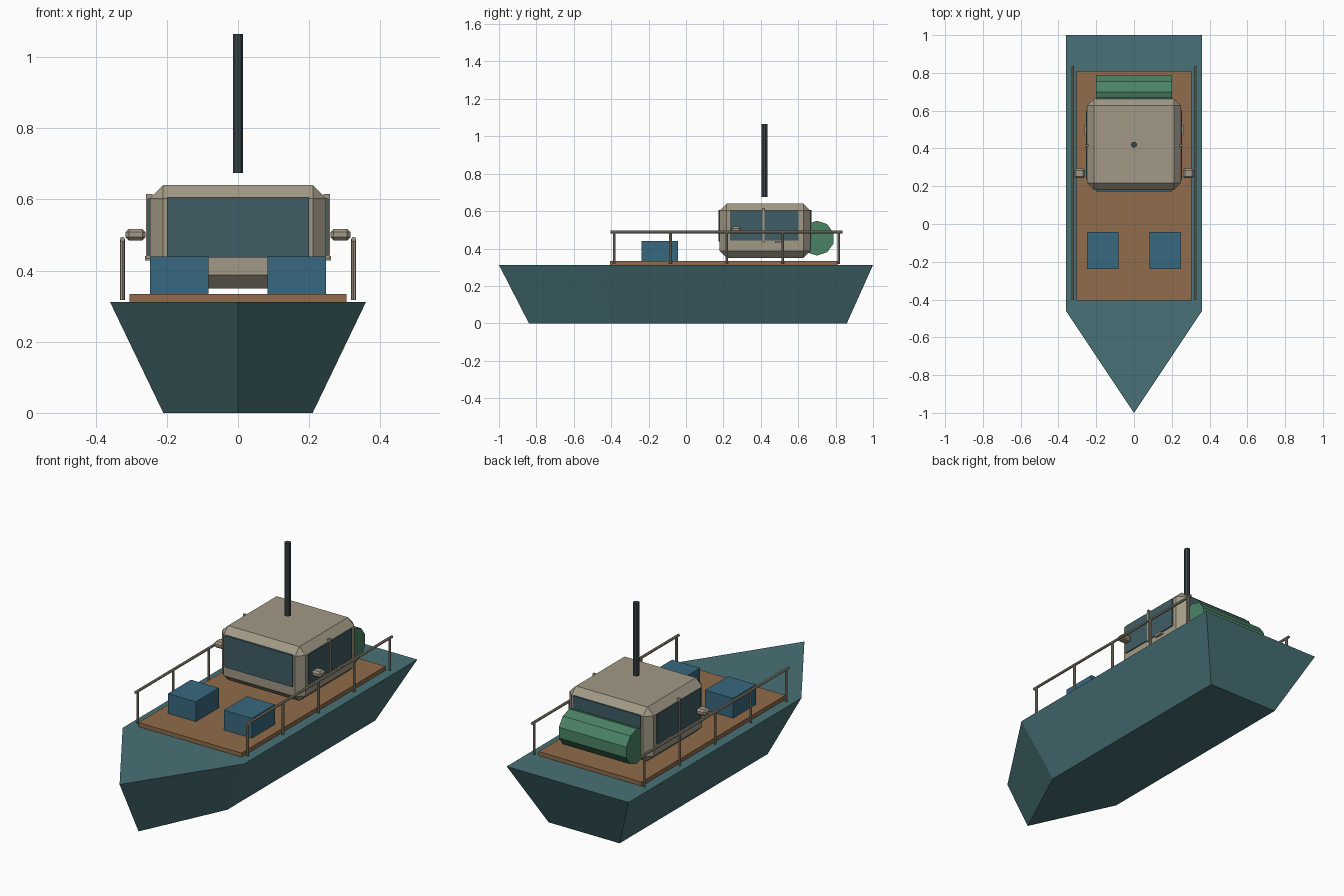
import bpy, bmesh
from math import pi
from mathutils import Matrix

if "Cube" in bpy.data.objects:
    bpy.data.objects.remove(bpy.data.objects["Cube"])


def material(name, rgb):
    m = bpy.data.materials.new(name)
    m.diffuse_color = (*rgb, 1)
    m.use_nodes = True
    m.node_tree.nodes["Principled BSDF"].inputs["Base Color"].default_value = m.diffuse_color
    return m


TEAL = material("hull_teal", (0.065, 0.165, 0.18))
WOOD = material("deck_wood", (0.28, 0.15, 0.07))
CREAM = material("cabin_cream", (0.36, 0.32, 0.24))
GLASS = material("window_glass", (0.05, 0.11, 0.13))
BLUE = material("crate_blue", (0.04, 0.14, 0.21))
GREEN = material("barrel_green", (0.07, 0.23, 0.13))
DARK = material("mast_dark", (0.045, 0.065, 0.075))


def finish(name, bm, mat):
    bmesh.ops.recalc_face_normals(bm, faces=bm.faces)
    me = bpy.data.meshes.new(name)
    bm.to_mesh(me)
    bm.free()
    me.materials.append(mat)
    ob = bpy.data.objects.new(name, me)
    bpy.context.collection.objects.link(ob)
    return ob


def box(name, x, y, z, mat, bevel=0):
    """Box from (min, max) ranges, with optional chamfer."""
    bm = bmesh.new()
    size = [r[1] - r[0] for r in (x, y, z)]
    mid = [(r[0] + r[1]) / 2 for r in (x, y, z)]
    bmesh.ops.create_cube(bm, size=1, matrix=Matrix.Translation(mid) @ Matrix.Diagonal((*size, 1)))
    if bevel:
        bmesh.ops.bevel(bm, geom=bm.edges[:], offset=bevel, segments=1, affect='EDGES')
    return finish(name, bm, mat)


def rod(name, centre, radius, length, axis, sides, mat):
    bm = bmesh.new()
    rot = {'X': Matrix.Rotation(pi / 2, 4, 'Y'), 'Y': Matrix.Rotation(pi / 2, 4, 'X'),
           'Z': Matrix.Identity(4)}[axis]
    if axis == 'X':  # put a corner towards the stern
        rot = rot @ Matrix.Rotation(pi / 2, 4, 'Z')
    bmesh.ops.create_cone(bm, cap_ends=True, segments=sides, radius1=radius, radius2=radius,
                          depth=length, matrix=Matrix.Translation(centre) @ rot)
    return finish(name, bm, mat)


# hull: five-sided outline, narrower at the keel
def outline(w, stern, shoulder, bow, z):
    return [(-w, stern, z), (w, stern, z), (w, shoulder, z), (0, bow, z), (-w, shoulder, z)]


bm = bmesh.new()
low = [bm.verts.new(p) for p in outline(0.21, 0.86, -0.39, -0.84, 0)]
top = [bm.verts.new(p) for p in outline(0.36, 1.0, -0.46, -1.0, 0.312)]
bm.faces.new(low)
bm.faces.new(top)
for i in range(5):
    j = (i + 1) % 5
    bm.faces.new((low[i], low[j], top[j], top[i]))
finish("hull", bm, TEAL)

# deck
box("deck", (-0.305, 0.305), (-0.405, 0.81), (0.305, 0.334), WOOD)

# cabin with front and back windows
box("cabin", (-0.248, 0.248), (0.18, 0.665), (0.35, 0.64), CREAM, 0.037)
box("front_window", (-0.2, 0.2), (0.173, 0.19), (0.437, 0.606), GLASS)
box("back_window", (-0.2, 0.2), (0.65, 0.663 + 0.007), (0.437, 0.606), GLASS)

# mast and rear barrel
rod("mast", (0, 0.42, 0.87), 0.0155, 0.39, 'Z', 10, DARK)
rod("rear_barrel", (0, 0.70, 0.455), 0.093, 0.40, 'X', 10, GREEN)


# parts repeated on both sides
for side, s in (("left", -1), ("right", 1)):
    def span(a, b):
        return sorted((s * a, s * b))

    box(side + "_crate", span(0.083, 0.248), (-0.237, -0.043), (0.33, 0.44), BLUE)
    box(side + "_window", span(0.235, 0.254), (0.235, 0.602), (0.443, 0.602), GLASS)
    box(side + "_window_post", span(0.24, 0.258), (0.409, 0.421), (0.433, 0.615), CREAM)
    box(side + "_door_handle", span(0.245, 0.262), (0.475, 0.525), (0.429, 0.441), CREAM)
    box(side + "_mirror", span(0.26, 0.316), (0.243, 0.293), (0.485, 0.517), CREAM, 0.009)
    rod(side + "_rail", (s * 0.325, 0.217, 0.488), 0.007, 1.24, 'Y', 8, CREAM)
    for i in range(5):
        rod(f"{side}_rail_post_{i + 1}", (s * 0.325, -0.383 + 0.3 * i, 0.402),
            0.007, 0.17, 'Z', 8, CREAM)
